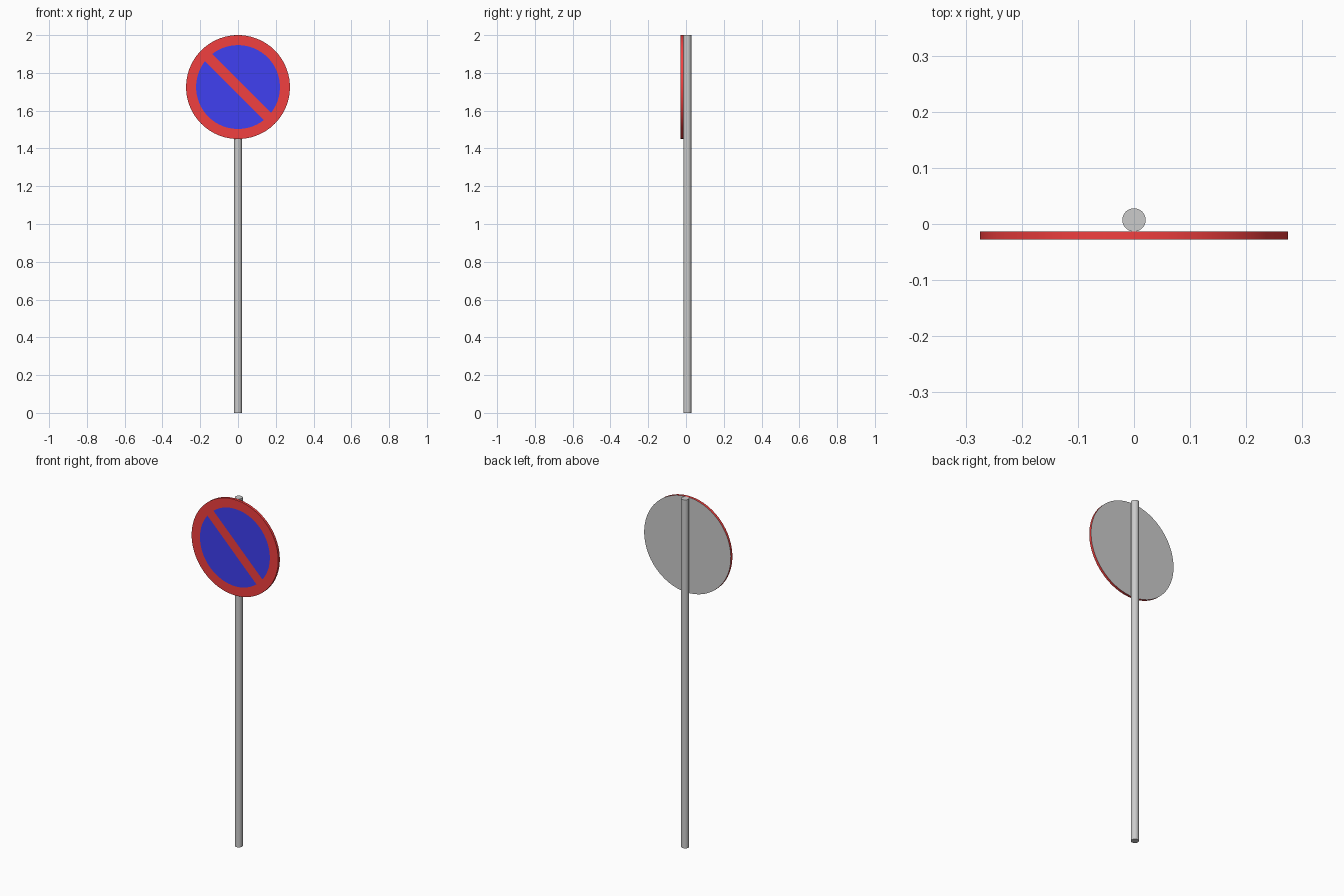
import bpy, bmesh, math

if "Cube" in bpy.data.objects:
    bpy.data.objects.remove(bpy.data.objects["Cube"])

CZ, R_OUT, R_IN, HALF_BAR = 1.725, 0.275, 0.222, 0.027
Y_FRONT, Y_BACK = -0.028, -0.0135
POLE_R, POLE_Y = 0.0208, 0.0073


def material(name, color):
    m = bpy.data.materials.new(name)
    m.diffuse_color = color
    m.use_nodes = True
    m.node_tree.nodes["Principled BSDF"].inputs["Base Color"].default_value = m.diffuse_color
    return m


def finish(name, bm, mats=()):
    bmesh.ops.recalc_face_normals(bm, faces=bm.faces)
    me = bpy.data.meshes.new(name)
    bm.to_mesh(me)
    bm.free()
    for m in mats:
        me.materials.append(m)
    ob = bpy.data.objects.new(name, me)
    bpy.context.collection.objects.link(ob)
    bpy.context.view_layer.objects.active = ob
    ob.select_set(True)
    bpy.ops.object.shade_smooth_by_angle(angle=math.radians(30))
    ob.select_set(False)
    return ob


# Pole
bm = bmesh.new()
bmesh.ops.create_cone(bm, cap_ends=True, segments=32, radius1=POLE_R, radius2=POLE_R, depth=2)
bmesh.ops.translate(bm, verts=bm.verts, vec=(0, POLE_Y, 1))
finish("pole", bm)

# Sign plate: angles start at the upper-left bar end, so the bar ends fall on vertices
M = 28                                   # steps along each blue arc
gap = math.asin(HALF_BAR / R_IN)
half = [0] + [gap + (math.pi - 2 * gap) * i / M for i in range(M + 1)]
angles = [math.radians(135) + a + k * math.pi for k in (0, 1) for a in half]
N = len(angles)
H = N // 2

bm = bmesh.new()


def loop(r, y):
    return [bm.verts.new((r * math.cos(a), y, CZ + r * math.sin(a))) for a in angles]


def face(verts, mat):
    bm.faces.new(verts).material_index = mat


inner, outer, back = loop(R_IN, Y_FRONT), loop(R_OUT, Y_FRONT), loop(R_OUT, Y_BACK)
for i in range(N):
    j = (i + 1) % N
    face((inner[i], inner[j], outer[j], outer[i]), 0)    # red border
    face((outer[i], outer[j], back[j], back[i]), 0)      # red rim
face(inner[1:H], 1)                                      # blue halves
face(inner[H + 1:], 1)
face([inner[-1], inner[0], inner[1], inner[H - 1], inner[H], inner[H + 1]], 0)  # diagonal bar
face(back, 2)                                            # grey back
finish("sign_plate", bm, (material("red", (0.88, 0.05, 0.05, 1)),
                          material("blue", (0.05, 0.05, 0.88, 1)), None))
